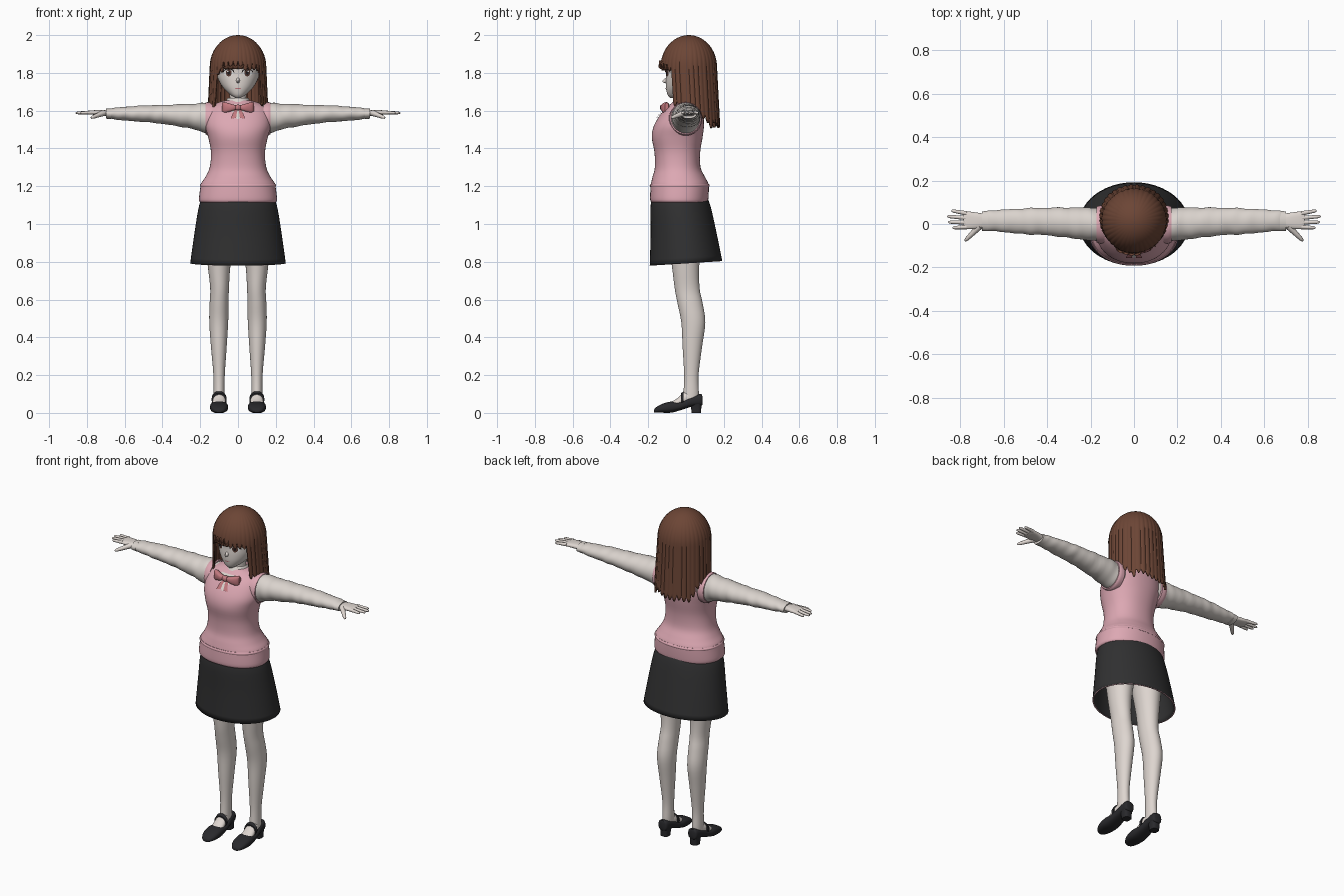
import bpy, bmesh, random
from math import sin, cos, pi, radians
from mathutils import Vector
from mathutils.bvhtree import BVHTree

random.seed(4)
cube = bpy.data.objects.get("Cube")
if cube:
    bpy.data.objects.remove(cube, do_unlink=True)


def material(name, r, g, b):
    m = bpy.data.materials.new(name)
    m.use_nodes = True
    m.diffuse_color = (r, g, b, 1)
    bsdf = next(n for n in m.node_tree.nodes if n.type == "BSDF_PRINCIPLED")
    bsdf.inputs["Base Color"].default_value = (r, g, b, 1)
    bsdf.inputs["Roughness"].default_value = 0.8
    return m


HAIR = material("brown hair", .15, .06, .036)
SKIN = material("pale skin", .73, .67, .63)
SHIRT = material("off white cloth", .70, .65, .61)
VEST = material("pink knit", .72, .39, .45)
BOW = material("rose ribbon", .54, .19, .21)
SKIRT = material("charcoal cloth", .03, .03, .031)
SHOE = material("black leather", .022, .022, .025)
WHITE = material("eye white", .8, .79, .78)
IRIS = material("dark brown iris", .09, .04, .03)
LASH = material("near black", .015, .01, .01)


def loft(name, rows, mat, closed=True, caps=(True, True), mirror=False, front=False, angle=40):
    """Skin a list of equally long rows of points."""
    bm = bmesh.new()
    vs = [[bm.verts.new(p) for p in row] for row in rows]
    n = len(rows[0])
    for a, b in zip(vs, vs[1:]):
        for i in range(n if closed else n - 1):
            j = (i + 1) % n
            bm.faces.new((a[i], a[j], b[j], b[i]))
    if caps[0]:
        bm.faces.new(vs[0])
    if caps[1]:
        bm.faces.new(vs[-1])
    bmesh.ops.recalc_face_normals(bm, faces=bm.faces)
    if front:
        bm.normal_update()
        bmesh.ops.reverse_faces(bm, faces=[f for f in bm.faces if f.normal.y > 0])
    me = bpy.data.meshes.new(name)
    bm.to_mesh(me)
    bm.free()
    ob = bpy.data.objects.new(name, me)
    bpy.context.collection.objects.link(ob)
    me.materials.append(mat)
    if mirror:
        mod = ob.modifiers.new("mirror", "MIRROR")
        mod.use_mirror_merge = False
    bpy.ops.object.select_all(action="DESELECT")
    ob.select_set(True)
    bpy.context.view_layer.objects.active = ob
    bpy.ops.object.shade_smooth_by_angle(angle=radians(angle))
    return ob


def smooth(stations, steps):
    """Catmull-Rom interpolation between stations."""
    s = [stations[0]] + list(stations) + [stations[-1]]
    out = []
    for a, b, c, d in zip(s, s[1:], s[2:], s[3:]):
        for k in range(steps):
            t = k / steps
            out.append([q + .5 * t * (r - p + t * (2*p - 5*q + 4*r - e + t * (3*(q - r) + e - p)))
                        for p, q, r, e in zip(a, b, c, d)])
    return out + [list(stations[-1])]


def spow(v, e):
    return abs(v) ** e * (1 if v >= 0 else -1)


def tube(name, axis, stations, mat, n=32, power=2.0, steps=4, wrinkle=0, **kw):
    """Loft along an axis; a station is position, then low and high of the other two axes."""
    rows = []
    for pos, a, b, c, d in smooth(stations, steps):
        row = []
        for i in range(n):
            t = 2 * pi * i / n
            k = 1 + wrinkle * (sin(pos * 95 + 2 * sin(t)) + sin(pos * 57 + 2 * t))
            u = (a + b) / 2 + (b - a) / 2 * k * spow(cos(t), 2 / power)
            v = (c + d) / 2 + (d - c) / 2 * k * spow(sin(t), 2 / power)
            row.append({"x": (pos, u, v), "y": (u, pos, v), "z": (u, v, pos)}[axis])
        rows.append(row)
    return loft(name, rows, mat, **kw)


def even(rows):
    return [(z, -w, w, a, b) for z, w, a, b in rows]


def rod(name, p, q, r0, r1, mat):
    """Tapered round-ended finger from p to q, mirrored."""
    p, q = Vector(p), Vector(q)
    d = (q - p).normalized()
    u = d.orthogonal().normalized()
    v = d.cross(u)
    rows = []
    for t, k in ((0, 1), (.5, 1), (.85, 1), (.96, .75), (1, .25)):
        r = (r0 + (r1 - r0) * t) * k
        rows.append([p.lerp(q, t) + r * (u * cos(pi * i / 5) + v * sin(pi * i / 5)) for i in range(10)])
    loft(name, rows, mat, mirror=True)


def surface(ob):
    me = ob.data
    return BVHTree.FromPolygons([v.co for v in me.vertices], [p.vertices[:] for p in me.polygons])


def decal(name, target, rows, mat, lift, closed=False, mirror=True):
    """Lay rows of (x, z) points onto the front of a surface."""
    def put(x, z):
        hit = target.ray_cast(Vector((x, -1, z)), Vector((0, 1, 0)))[0]
        return (x, (hit.y if hit else -.1) - lift, z)
    loft(name, [[put(*p) for p in row] for row in rows], mat, closed=closed,
         caps=(closed, False), mirror=mirror, front=True)


def disc(x, z, rx, rz):
    return [[(x + s * rx * cos(pi * i / 12), z + s * rz * sin(pi * i / 12)) for i in range(24)]
            for s in (.1, .55, 1)]


# Clothed torso
vest = tube("vest", "z", even([
    (1.115, .2, -.183, .113), (1.13, .207, -.19, .118), (1.19, .2, -.188, .121),
    (1.215, .195, -.185, .118), (1.25, .172, -.177, .1), (1.3, .15, -.165, .077),
    (1.38, .143, -.167, .075), (1.46, .158, -.181, .088), (1.52, .174, -.17, .095),
    (1.58, .17, -.135, .095), (1.62, .152, -.1, .09), (1.645, .1, -.07, .075),
    (1.655, .06, -.06, .06)]), VEST, n=48, power=2.2)
tube("waist_seam", "z", even([(1.196, .199, -.19, .122), (1.204, .202, -.192, .125),
                              (1.212, .197, -.188, .12)]), VEST, n=48, power=2.2)
skirt = tube("skirt", "z", even([
    (1.16, .175, -.17, .1), (1.1, .205, -.187, .128), (.95, .23, -.187, .16),
    (.78, .253, -.192, .192)]), SKIRT, n=48, caps=(False, False))
for v in skirt.data.vertices:
    v.co.z += max(0, 1.1 - v.co.z) * (v.co.y + .19) * .2
skirt.data.materials.append(VEST)
solid = skirt.modifiers.new("cloth", "SOLIDIFY")
solid.thickness = .007
solid.material_offset_rim = 1

# Sleeves, armholes and hands
tube("sleeve", "x", [
    (.12, -.085, .07, 1.475, 1.635), (.17, -.08, .075, 1.482, 1.64), (.25, -.07, .076, 1.505, 1.636),
    (.4, -.052, .075, 1.53, 1.63), (.5, -.047, .072, 1.54, 1.627), (.6, -.037, .066, 1.548, 1.62),
    (.66, -.032, .062, 1.555, 1.614), (.69, -.027, .056, 1.562, 1.606)],
    SHIRT, steps=8, wrinkle=.018, mirror=True)
tube("cuff", "x", [(.672, -.033, .06, 1.555, 1.612), (.7, -.031, .058, 1.558, 1.61)],
     SHIRT, mirror=True)
tube("armhole_trim", "x", [(.135, -.092, .085, 1.468, 1.643), (.158, -.09, .085, 1.468, 1.645),
                           (.172, -.085, .08, 1.475, 1.643)], VEST, mirror=True)
tube("palm", "x", [(.68, -.015, .045, 1.568, 1.602), (.72, -.022, .052, 1.574, 1.604),
                   (.765, -.024, .058, 1.578, 1.602), (.785, -.02, .055, 1.582, 1.598)],
     SKIN, n=20, power=2.6, mirror=True)
for i, tip in enumerate((.835, .855, .86, .84)):
    y = -.014 + .021 * i
    rod("finger", (.77, y, 1.591), (tip, y * 1.25, 1.588), .0105, .007, SKIN)
rod("thumb", (.71, -.01, 1.588), (.778, -.078, 1.562), .016, .008, SKIN)

# Legs and shoes
tube("leg", "z", [
    (.05, .072, .128, -.02, .065), (.1, .071, .129, -.014, .068), (.2, .07, .13, -.01, .066),
    (.35, .06, .143, -.018, .085), (.48, .052, .152, -.025, .102), (.58, .05, .15, -.045, .088),
    (.66, .048, .147, -.06, .072), (.78, .04, .16, -.075, .07), (.95, .015, .175, -.1, .085),
    (1.1, .005, .18, -.12, .09)], SKIN, mirror=True)
tube("foot", "y", [(.06, .076, .124, .04, .1), (0, .07, .13, .04, .115),
                   (-.05, .065, .135, .03, .074), (-.1, .07, .13, .02, .048)], SKIN, mirror=True)
tube("shoe", "y", [
    (.087, .082, .118, .045, .085), (.078, .07, .13, .037, .1), (.03, .064, .136, .033, .086),
    (-.03, .057, .143, .014, .06), (-.08, .052, .148, .001, .06), (-.13, .056, .144, .001, .046),
    (-.16, .07, .13, .001, .028), (-.17, .085, .115, .002, .016)], SHOE, power=2.6, mirror=True)
tube("heel", "z", [(0, .076, .124, .03, .08), (.03, .074, .126, .026, .081),
                   (.065, .068, .132, .02, .083)], SHOE, power=3, mirror=True)
tube("shoe_strap", "y", [(-.012, .061, .139, .04, .115), (-.026, .06, .14, .035, .104)],
     SHOE, mirror=True)

# Neck, head and face
tube("neck", "z", even([(1.6, .052, -.05, .055), (1.65, .044, -.045, .048), (1.72, .045, -.045, .05)]), SKIN)
tube("shirt_collar", "z", even([(1.625, .075, -.085, .075), (1.645, .066, -.07, .066),
                                (1.668, .055, -.055, .058)]), SHIRT, caps=(False, False))
head = tube("head", "z", even([
    (1.668, .014, -.084, -.055), (1.685, .042, -.098, 0), (1.72, .078, -.106, .06),
    (1.76, .102, -.107, .1), (1.8, .115, -.105, .12), (1.86, .122, -.108, .13),
    (1.93, .09, -.085, .1), (1.96, .04, -.03, .06)]), SKIN, n=48, power=2.1)
loft("nose", [[(k * .012 * cos(pi * i / 6), y, 1.757 + dz + k * .018 * sin(pi * i / 6))
               for i in range(12)] for k, y, dz in ((1, -.1, .004), (.5, -.117, 0), (.15, -.125, -.002))], SKIN)
face = surface(head)
decal("eye_white", face, disc(.05, 1.8, .026, .019), WHITE, .002, closed=True)
decal("iris", face, disc(.049, 1.8, .0155, .019), IRIS, .004, closed=True)
decal("pupil", face, disc(.049, 1.8, .007, .01), LASH, .006, closed=True)
decal("eye_glint", face, disc(.054, 1.808, .004, .004), WHITE, .008, closed=True)
arc = [pi * i / 12 for i in range(13)]
decal("upper_lash", face, [[(.05 + r * cos(t), 1.801 + h * sin(t)) for t in arc]
                           for r, h in ((.026, .017), (.031, .023))], LASH, .0065)
decal("eyebrow", face, [[(.052 + .03 * cos(t), z + .01 * sin(t)) for t in arc]
                        for z in (1.831, 1.835)], HAIR, .003)
decal("mouth", face, disc(0, 1.717, .016, .003), BOW, .002, closed=True, mirror=False)

# Neck ribbon over the shirt opening
chest = surface(vest)
decal("shirt_opening", chest, [[(-w, z), (0, z), (w, z)] for w, z in
                               ((.05, 1.632), (.035, 1.6), (.004, 1.555))], SHIRT, .003, mirror=False)
decal("ribbon_tail", chest, [[(a, z), (b, z - d)] for a, b, z, d in
                             ((.001, .012, 1.615, 0), (.006, .026, 1.59, 0), (.01, .038, 1.562, .004))], BOW, .009)
tube("bow_loop", "x", [(.006, -.128, -.108, 1.607, 1.627), (.035, -.135, -.1, 1.597, 1.635),
                       (.07, -.125, -.088, 1.586, 1.645), (.084, -.112, -.092, 1.59, 1.642)],
     BOW, n=20, power=2.6, mirror=True)
tube("bow_knot", "x", [(-.014, -.133, -.105, 1.604, 1.63), (0, -.138, -.103, 1.602, 1.632),
                       (.014, -.133, -.105, 1.604, 1.63)], BOW, n=16, power=3)

# Hair: one domed shell whose hem rises over the face and splits into strands
STRAND = 5
COLS = STRAND * 36
lengths = [random.uniform(-.02, .02) for _ in range(COLS // STRAND)]


def hem(a):
    a = abs(a)
    if a < .9:
        return 1.835 - .03 * (a / .9) ** 2
    if a < 1.9:
        return 1.625 - .03 * (a - .9)
    return max(1.53, 1.595 - .16 * (a - 1.9))


def hair_point(col, row, dome=12, fall=14):
    a = 2 * pi * col / COLS - pi
    k = abs((col % STRAND) / STRAND * 2 - 1)
    groove = 1 - .022 * k ** 3 + .25 * lengths[col // STRAND]
    s, z = 1, 1.83
    if row <= dome:
        phi = .04 + (pi / 2 - .04) * row / dome
        s, z = sin(phi), 1.83 + .17 * cos(phi)
        groove = 1 + (groove - 1) * row / dome
    else:
        end = hem(a) + lengths[col // STRAND] * .8 + .03 * k * k - .01
        z += (end - z) * (row - dome) / fall
    low = max(0, 1.83 - z) / .3
    r = s * groove
    return ((.15 + .014 * low) * r * sin(a), .015 + .016 * low - .15 * r * cos(a), z)


hair = loft("hair", [[hair_point(c, r) for c in range(COLS)] for r in range(27)], HAIR,
            caps=(True, False), angle=50)
shell = hair.modifiers.new("thickness", "SOLIDIFY")
shell.thickness = .01
